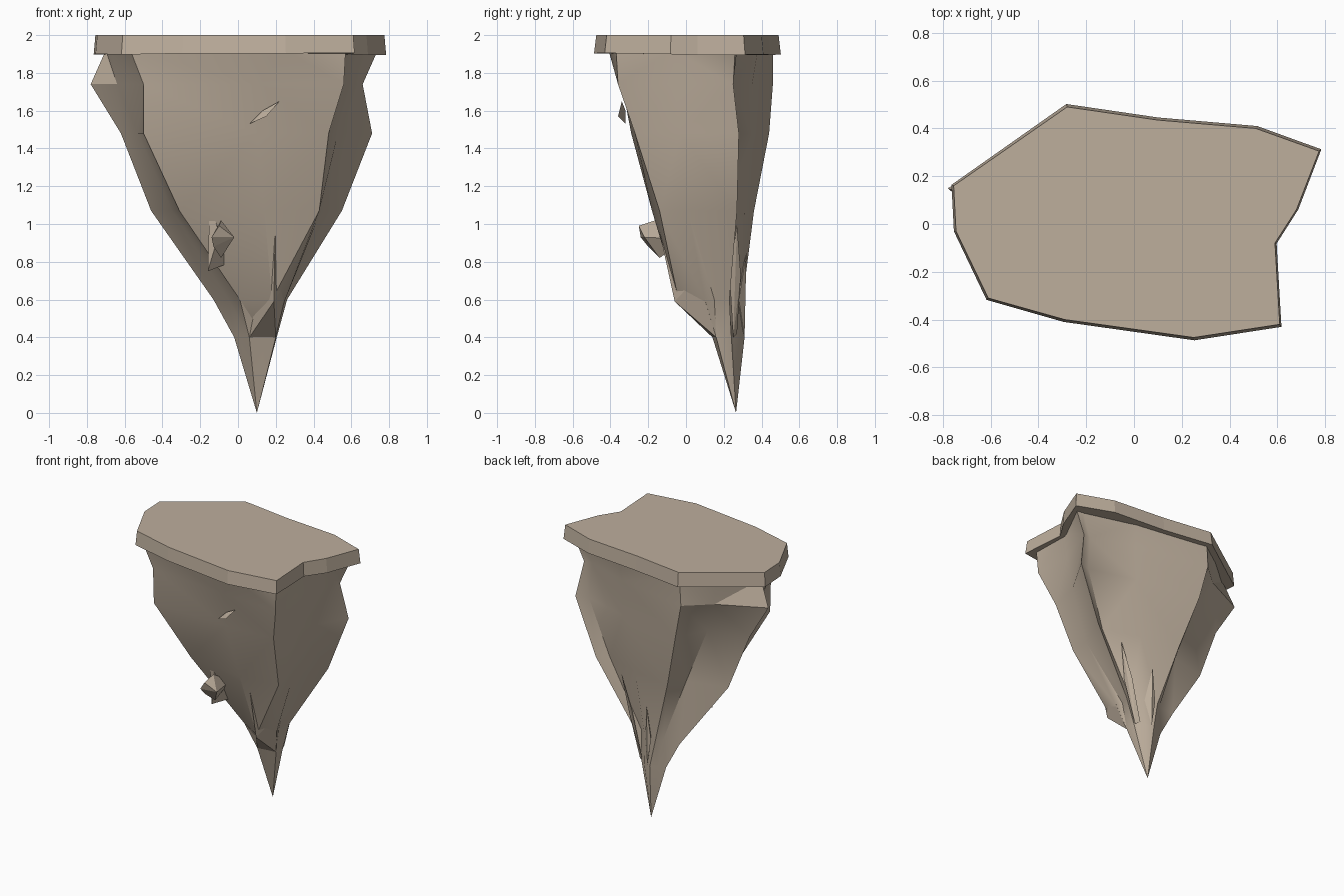
import bpy, bmesh, math, random

cube = bpy.data.objects.get("Cube")
if cube:
    bpy.data.objects.remove(cube, do_unlink=True)
random.seed(4)

# Single stone colour
stone = bpy.data.materials.new("warm_grey_stone")
stone.use_nodes = True
colour = (0.51, 0.425, 0.335, 1)
stone.diffuse_color = colour
shader = stone.node_tree.nodes["Principled BSDF"]
shader.inputs["Base Color"].default_value = colour
shader.inputs["Roughness"].default_value = 0.9


def finish(name, bm, smooth_angle=None):
    """Turn a bmesh into a named stone object."""
    bmesh.ops.recalc_face_normals(bm, faces=bm.faces)
    mesh = bpy.data.meshes.new(name)
    bm.to_mesh(mesh)
    bm.free()
    mesh.materials.append(stone)
    obj = bpy.data.objects.new(name, mesh)
    bpy.context.collection.objects.link(obj)
    if smooth_angle:
        bpy.ops.object.select_all(action='DESELECT')
        obj.select_set(True)
        bpy.context.view_layer.objects.active = obj
        bpy.ops.object.shade_smooth_by_angle(angle=math.radians(smooth_angle))


def bridge(bm, lower, upper):
    """Join two closed rings of vertices with quads."""
    for i in range(len(lower)):
        j = (i + 1) % len(lower)
        bm.faces.new((lower[i], lower[j], upper[j], upper[i]))


def shard(name, *points):
    """Small faceted rock wrapped around a few points."""
    bm = bmesh.new()
    for p in points:
        bm.verts.new(p)
    bmesh.ops.convex_hull(bm, input=bm.verts)
    finish(name, bm)


# Top slab: one outline, the lower rim flared and slightly uneven
outline = [(-.28, .49), (.1, .435), (.51, .4), (.775, .305), (.68, .06), (.59, -.08),
           (.61, -.42), (.25, -.475), (-.29, -.4), (-.61, -.31), (-.745, -.03), (-.755, .16)]
bm = bmesh.new()
top = [bm.verts.new((x, y, 2)) for x, y in outline]
rim = [bm.verts.new((x * 1.012, y * 1.025, 1.9 + random.uniform(-.006, .006))) for x, y in outline]
bridge(bm, rim, top)
bm.faces.new(top)
bm.faces.new(rim[::-1])
finish("top_slab", bm)

# Hanging body: ridges and hollows running from under the slab down to the tip
levels = [1.92, 1.74, 1.48, 1.07, .6, .4]
ridges = {
    "front_left": [(-.57, -.3), (-.5, -.28), (-.5, -.27), (-.31, -.11), (.01, .06), (.06, .14)],
    "front": [(.25, -.41), (.12, -.34), (.1, -.29), (.14, -.18), (.18, -.04), (.14, .15)],
    "front_right": [(.57, -.37), (.56, -.36), (.48, -.27), (.43, -.14), (.25, .1), (.2, .16)],
    "right": [(.57, -.07), (.55, -.06), (.53, -.03), (.44, .01), (.23, .15), (.205, .2)],
    "back_right": [(.74, .26), (.66, .25), (.71, .28), (.55, .27), (.26, .23), (.2, .24)],
    "right_hollow": [(.69, .27), (.6, .24), (.62, .25), (.47, .22), (.21, .22), (.18, .25)],
    "back": [(.3, .38), (.28, .35), (.27, .35), (.2, .31), (.15, .27), (.14, .29)],
    "back_left": [(-.27, .46), (-.28, .46), (-.22, .44), (-.1, .36), (.04, .3), (.08, .31)],
    "back_hollow": [(-.47, .32), (-.45, .31), (-.33, .22), (-.17, .24), (0, .27), (.03, .29)],
    "left": [(-.7, .12), (-.78, .15), (-.62, .14), (-.46, .16), (-.13, .26), (-.02, .26)],
    "left_hollow": [(-.67, -.03), (-.64, .03), (-.53, 0), (-.35, .03), (-.05, .18), (.01, .21)],
}
bm = bmesh.new()
rings = [[bm.verts.new((*path[i], z)) for path in ridges.values()] for i, z in enumerate(levels)]
for upper, lower in zip(rings, rings[1:]):
    bridge(bm, lower, upper)
bm.faces.new(rings[0])
tip = bm.verts.new((.1, .265, 0))
last = rings[-1]
for i, v in enumerate(last):
    bm.faces.new((tip, last[(i + 1) % len(last)], v))
bmesh.ops.triangulate(bm, faces=[f for f in bm.faces if len(f.verts) == 4])
finish("hanging_rock", bm, 28)

# Small knob jutting from the front
shard("front_knob", (-.14, -.24, .93), (-.1, -.25, .99), (-.02, -.22, .93), (-.09, -.16, 1.02),
      (-.09, -.14, .82), (-.13, -.2, .88), (-.06, 0, .92))

# Fins and splinters standing out of the rock
shard("front_fin", (.2, -.18, 1.14), (.19, -.06, .59), (.28, .07, .73), (.2, .16, .4), (.06, .14, .4))
shard("left_fin", (-.15, -.12, 1.12), (-.16, -.08, .75), (-.03, .02, .8), (-.1, -.11, .95))
shard("front_splinter", (.06, -.32, 1.53), (.15, -.36, 1.57), (.22, -.34, 1.65), (.13, -.32, 1.6))
shard("right_splinter", (.34, .27, 1), (.28, .23, .73), (.26, .29, .73), (.2, .25, .4), (.17, .27, .42))
shard("back_splinter", (.1, .32, .85), (.07, .31, .6), (.14, .28, .6), (.1, .31, .4), (.1, .26, .6))
